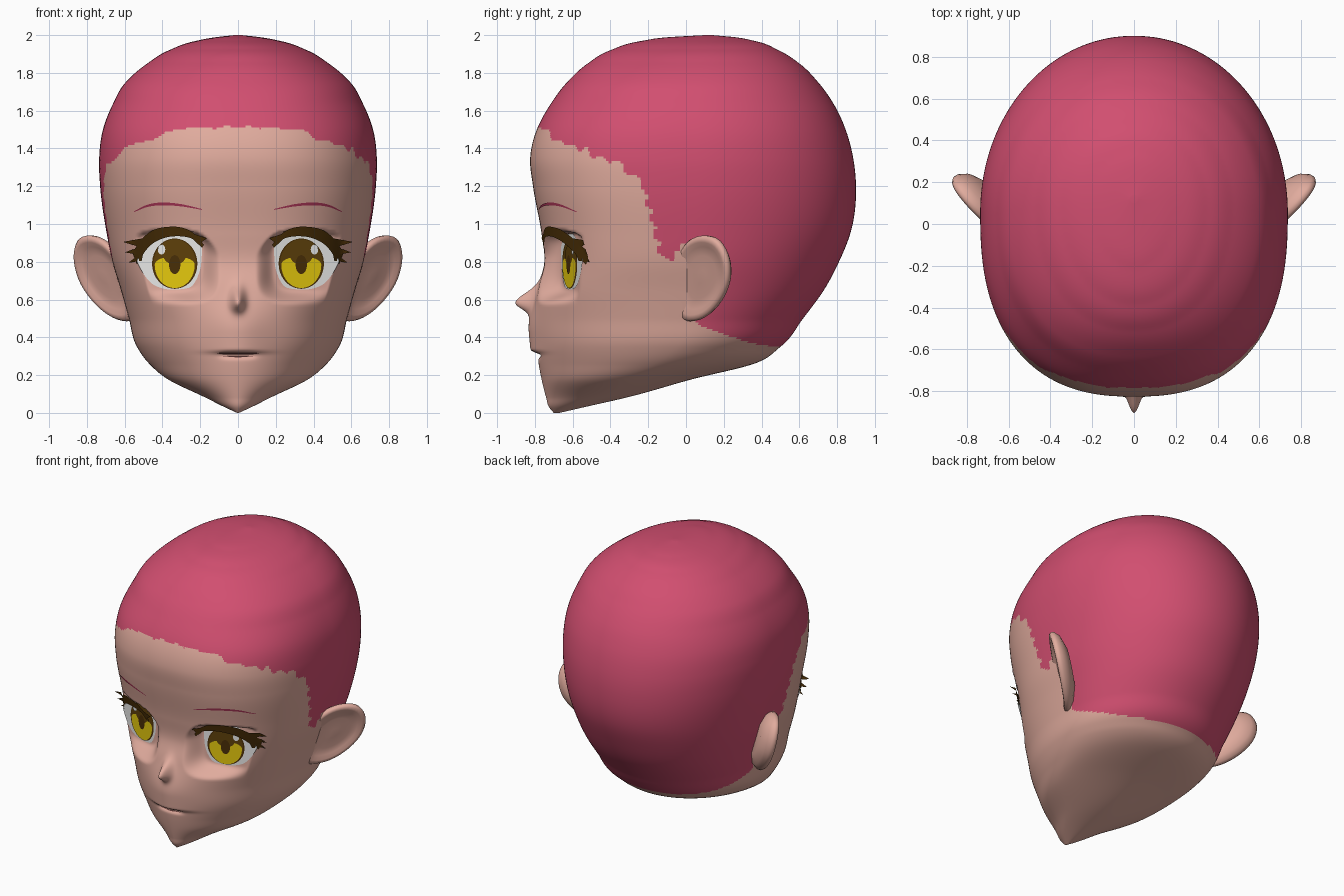
import bpy, bmesh, math
from mathutils import Vector

old = bpy.data.objects.get("Cube")
if old:
    bpy.data.objects.remove(old, do_unlink=True)


def material(name, r, g, b):
    m = bpy.data.materials.new(name)
    m.use_nodes = True
    m.diffuse_color = (r, g, b, 1)
    m.node_tree.nodes["Principled BSDF"].inputs["Base Color"].default_value = (r, g, b, 1)
    return m


SKIN = material("skin", .75, .41, .34)
HAIR = material("pink hair", .64, .077, .162)
WHITE = material("eye white", .85, .85, .84)
LASH = material("dark brown", .065, .027, .002)
BROWN = material("iris brown", .11, .05, .003)
YELLOW = material("iris yellow", .78, .58, .004)
BROW = material("brow pink", .38, .035, .09)
MOUTH = material("mouth line", .12, .045, .04)


def interp(rows, t):
    """Smooth cubic interpolation of table rows keyed on their first column."""
    t = min(max(t, rows[0][0]), rows[-1][0])
    k = 0
    while k < len(rows) - 2 and rows[k + 1][0] < t:
        k += 1

    def secant(i, c):
        return (rows[i + 1][c] - rows[i][c]) / (rows[i + 1][0] - rows[i][0])

    def slope(i, c):
        if i == 0:
            return secant(0, c)
        if i == len(rows) - 1:
            return secant(i - 1, c)
        before, after = rows[i][0] - rows[i - 1][0], rows[i + 1][0] - rows[i][0]
        return (secant(i - 1, c) * after + secant(i, c) * before) / (before + after)

    h = rows[k + 1][0] - rows[k][0]
    s = (t - rows[k][0]) / h
    out = []
    for c in range(1, len(rows[0])):
        a, b = rows[k][c], rows[k + 1][c]
        out.append(a + (b - a) * s * s * (3 - 2 * s)
                   + h * s * (1 - s) * ((1 - s) * slope(k, c) - s * slope(k + 1, c)))
    return out


def finish(name, bm, mats, mirrored=False):
    for f in bm.faces:
        f.smooth = True
    me = bpy.data.meshes.new(name)
    bm.to_mesh(me)
    bm.free()
    for m in mats:
        me.materials.append(m)
    ob = bpy.data.objects.new(name, me)
    bpy.context.collection.objects.link(ob)
    if mirrored:
        ob.modifiers.new("mirror", "MIRROR").use_mirror_merge = False


def loft(bm, rings):
    """Skin a stack of closed rings and cap both ends."""
    loops = [[bm.verts.new(p) for p in ring] for ring in rings]
    n = len(loops[0])
    for lo, hi in zip(loops, loops[1:]):
        for i in range(n):
            j = (i + 1) % n
            bm.faces.new((lo[i], lo[j], hi[j], hi[i]))
    bm.faces.new(loops[0][::-1])
    bm.faces.new(loops[-1])
    bmesh.ops.recalc_face_normals(bm, faces=bm.faces)


# Head cross-sections: height, front, back, half width, widest y, squareness
SECTIONS = [
    (0, -.7, -.67, .005, -.69, 1.8), (.03, -.725, -.54, .07, -.63, 1.8),
    (.08, -.74, -.32, .17, -.5, 1.8), (.18, -.765, .04, .375, -.32, 1.85),
    (.26, -.78, .36, .47, -.16, 1.95), (.35, -.79, .5, .535, -.05, 2.1),
    (.5, -.8, .62, .578, 0, 2.2), (.65, -.785, .73, .62, .03, 2.4),
    (.8, -.75, .81, .665, .03, 2.5), (.95, -.765, .87, .695, .04, 2.5),
    (1.2, -.81, .9, .73, .05, 2.5), (1.35, -.825, .885, .735, .05, 2.45),
    (1.5, -.79, .845, .715, .05, 2.4), (1.63, -.72, .785, .665, .05, 2.3),
    (1.75, -.63, .7, .595, .06, 2.3), (1.85, -.52, .6, .48, .08, 2.2),
    (1.92, -.4, .49, .365, .09, 2.1), (1.97, -.23, .36, .22, .1, 2),
    (1.99, -.08, .25, .11, .11, 2), (2, .1, .14, .02, .12, 2)]

# Hairline height along y, dipping to a sideburn before the ear
HAIRLINE = [(-.8, 1.53), (-.72, 1.47), (-.5, 1.37), (-.3, 1.27), (-.22, 1.17), (-.18, 1.02),
            (-.1, .79), (-.03, .88), (.05, .9)]
NAPE = [(.05, .475), (.25, .4), (.4, .36), (.5, .35), (.9, .35)]


def ramp(t):
    t = min(max(t, 0), 1)
    return t * t * (3 - 2 * t)


def relief(x, z):
    """Forward bulge of nose and upper lip, minus the mouth crease."""
    dz = z - .585
    nose = .098 * math.exp(-(x / .034) ** 2 - (dz / (.07 if dz > 0 else .045)) ** 2)
    lip = .035 * math.exp(-(x / .14) ** 2) * ramp((z - .305) / .03) * ramp((.68 - z) / .25)
    crease = .02 * math.exp(-(x / .09) ** 4 - ((z - .305) / .014) ** 2)
    return nose + lip - crease


def front_y(x, z):
    front, back, half, mid, n = interp(SECTIONS, z)
    r = min(abs(x) / half, 1)
    return mid - (mid - front) * (1 - r ** n) ** (1 / n) - relief(x, z)


def eye_y(x, z):
    """Slanted flat bed of the sunken eye."""
    return -.655 + .33 * (abs(x) - .2)


def socket(x, z):
    """Sinking of the face around the eye: crisp under the lash, soft elsewhere."""
    d = (((abs(x) - .365) / .185) ** 4 + ((z - .8) / .155) ** 4) ** .25
    return 1 - ramp((d - .95) / (.13 + .4 * ramp((.97 - z) / .15)))


def head_ring(z, count=320):
    front, back, half, mid, n = interp(SECTIONS, z)
    ring = []
    for i in range(count):
        u = 2 * i / count - 1
        a = math.pi * (.4 * u + .6 * u ** 3)
        s, c = math.sin(a), math.cos(a)
        e = 2 / (n if c > 0 else min(n, 2.04))
        x = math.copysign(half * abs(s) ** e, s)
        if c > 0:
            y = mid - (mid - front) * c ** e - relief(x, z)
            y += socket(x, z) * max(eye_y(x, z) - y, 0)
        else:
            y = mid + (back - mid) * (-c) ** e
        ring.append((x, y, z))
    return ring


# Head, with scalp coloured above a ragged hairline
bm = bmesh.new()
ROWS = 240
loft(bm, [head_ring(1 - math.cos(math.pi * j / ROWS)) for j in range(ROWS + 1)])
for f in bm.faces:
    x, y, z = f.calc_center_median()
    if y > .05:
        edge = interp(NAPE, y)[0]
    else:
        jag = 1 if y < -.08 else 0
        edge = interp(HAIRLINE, y + jag * .016 * math.sin(75 * z))[0]
        edge += jag * .014 * math.sin(38 * x + 2 * math.sin(9 * x) + 50 * y)
    f.material_index = 1 if z > edge else 0
finish("head", bm, [SKIN, HAIR])

# Ears: dished shells lofted from one outline on a slanted plane
OUTLINE = [(-.06, .82), (.01, .91), (.09, .94), (.17, .91), (.22, .81), (.22, .68),
           (.16, .56), (.07, .49), (-.03, .5), (-.07, .65)]
LAYERS = [(.5, -.085), (.85, -.055), (.97, -.025), (.99, -.005), (.94, .01), (.84, .01),
          (.72, -.003), (.5, -.008), (.15, -.004)]
closed = [(k,) + p for k, p in enumerate(OUTLINE + OUTLINE[:1])]
normal = Vector((.73, -.65, -.22))
rings = []
for scale, depth in LAYERS:
    ring = []
    for i in range(40):
        y, z = interp(closed, i * len(OUTLINE) / 40)
        y, z = .08 + (y - .08) * scale, .72 + (z - .72) * scale
        ring.append(Vector((.58 + .9 * y + .3 * (z - .5), y, z)) + normal * depth)
    rings.append(ring)
bm = bmesh.new()
loft(bm, rings)
finish("ears", bm, [SKIN], True)


def plate(name, lower, upper, lift, mat, mirrored=True, bed=front_y, reach=1, cols=24, rows=6):
    """Thin sheet between two curves, laid on a bed; level beyond x = reach."""
    low = [(k,) + p for k, p in enumerate(lower)]
    top = [(k,) + p for k, p in enumerate(upper)]
    bm = bmesh.new()
    grid = []
    for i in range(cols + 1):
        a = Vector(interp(low, (len(low) - 1) * i / cols))
        b = Vector(interp(top, (len(top) - 1) * i / cols))
        line = []
        for j in range(rows + 1):
            x, z = a.lerp(b, j / rows)
            line.append(bm.verts.new((x, bed(min(x, reach), z) - lift, z)))
        grid.append(line)
    for p, q in zip(grid, grid[1:]):
        for j in range(rows):
            bm.faces.new((p[j], q[j], q[j + 1], p[j + 1]))
    bmesh.ops.remove_doubles(bm, verts=bm.verts, dist=.0001)
    finish(name, bm, [mat], mirrored)


def oval(name, x, z, rx, rz, lift, mat, top=1):
    """Oval plate on the eye bed; top scales the upper half."""
    angles = [math.pi * k / 16 for k in range(17)]
    lower = [(x - rx * math.cos(a), z - rz * math.sin(a)) for a in angles]
    upper = [(x - rx * math.cos(a), z + top * rz * math.sin(a)) for a in angles]
    plate(name, lower, upper, lift, mat, bed=eye_y)


# Eyes
plate("eye_whites",
      [(.19, .86), (.2, .76), (.24, .675), (.3, .655), (.38, .655), (.45, .68), (.5, .735), (.535, .8)],
      [(.19, .88), (.23, .925), (.28, .945), (.34, .95), (.4, .94), (.45, .91), (.49, .875), (.535, .81)],
      .003, WHITE, bed=eye_y)
oval("iris_rims", .335, .79, .12, .133, .005, LASH)
oval("iris_tops", .335, .79, .112, .129, .007, BROWN)
oval("iris_glows", .335, .785, .106, .124, .009, YELLOW, .35)
oval("iris_shades", .335, .835, .06, .05, .0105, BROWN)
oval("pupils", .335, .785, .03, .05, .012, LASH)
oval("eye_highlights", .405, .865, .02, .026, .0135, WHITE)

# Upper lashes and their outer flicks
plate("upper_lashes",
      [(.19, .875), (.25, .925), (.34, .935), (.42, .915), (.48, .87), (.535, .785)],
      [(.18, .89), (.24, .955), (.32, .985), (.43, .975), (.5, .93), (.56, .85)],
      .012, LASH, reach=.55)
for tag, tip, root in (("upper", (.61, .905), .9), ("middle", (.6, .85), .86), ("lower", (.58, .795), .83)):
    plate(tag + "_lash_flicks", [(.51, root - .025), tip], [(.5, root + .025), tip],
          .013, LASH, reach=.55, cols=6, rows=2)
plate("inner_lash_flicks", [(.21, .89), (.25, .93)], [(.165, .925), (.24, .95)], .012, LASH, cols=4, rows=2)

# Eyebrows
plate("eyebrows", [(.19, 1.075), (.3, 1.093), (.4, 1.099), (.48, 1.09), (.55, 1.063)],
      [(.19, 1.079), (.3, 1.105), (.4, 1.114), (.48, 1.102), (.55, 1.067)], .004, BROW, rows=2)

# Mouth
plate("mouth_line", [(-.11, .314), (-.05, .308), (.05, .308), (.11, .314)],
      [(-.11, .318), (-.05, .32), (.05, .32), (.11, .318)], .003, MOUTH, False, rows=2)
plate("lower_lip_line", [(-.08, .3), (0, .294), (.08, .3)],
      [(-.08, .302), (0, .3), (.08, .302)], .003, MOUTH, False, rows=2)
